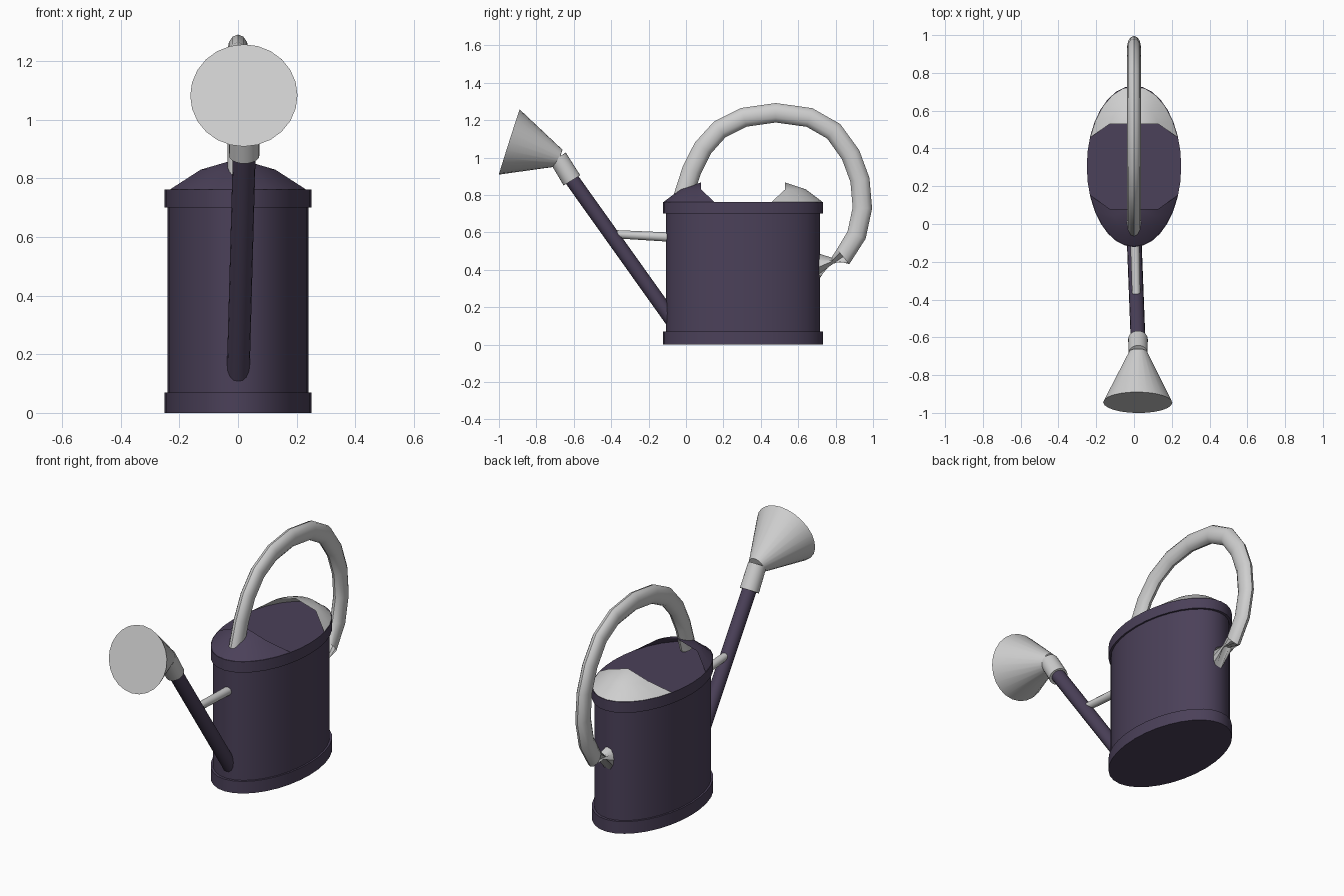
import bpy, bmesh, math
from mathutils import Vector

cube = bpy.data.objects.get("Cube")
if cube:
    bpy.data.objects.remove(cube)


def material(name, rgb):
    m = bpy.data.materials.new(name)
    m.use_nodes = True
    m.diffuse_color = (*rgb, 1)
    m.node_tree.nodes["Principled BSDF"].inputs["Base Color"].default_value = (*rgb, 1)
    return m


PURPLE = material("dark purple", (0.07, 0.052, 0.1))
GREY = material("light grey", (0.62, 0.62, 0.62))
X, Y, Z = Vector((1, 0, 0)), Vector((0, 1, 0)), Vector((0, 0, 1))
MID_Y = 0.305


def ring(center, u, v, n):
    angles = [2 * math.pi * i / n for i in range(n)]
    return [Vector(center) + u * math.cos(a) + v * math.sin(a) for a in angles]


def loft(name, rings, mat, closed=True, caps=True):
    """Skin a list of equally sized rings into one object."""
    bm = bmesh.new()
    loops = [[bm.verts.new(p) for p in r] for r in rings]
    n = len(loops[0])
    for a, b in zip(loops, loops[1:]):
        for i in range(n if closed else n - 1):
            j = (i + 1) % n
            bm.faces.new((a[i], a[j], b[j], b[i]))
    if caps:
        bm.faces.new(loops[0][::-1])
        bm.faces.new(loops[-1])
    bmesh.ops.remove_doubles(bm, verts=bm.verts, dist=0.0001)
    bmesh.ops.recalc_face_normals(bm, faces=bm.faces)
    if not caps and sum(f.normal.z for f in bm.faces) < 0:
        bmesh.ops.reverse_faces(bm, faces=bm.faces)
    mesh = bpy.data.meshes.new(name)
    bm.to_mesh(mesh)
    bm.free()
    mesh.materials.append(mat)
    obj = bpy.data.objects.new(name, mesh)
    bpy.context.collection.objects.link(obj)
    bpy.ops.object.select_all(action="DESELECT")
    obj.select_set(True)
    bpy.context.view_layer.objects.active = obj
    bpy.ops.object.shade_smooth_by_angle(angle=math.radians(35))
    return obj


def oval(name, rx, ry, z0, z1):
    return loft(name, [ring((0, MID_Y, z), X * rx, Y * ry, 32) for z in (z0, z1)], PURPLE)


def cone(name, a, b, ra, rb, mat, n=24):
    a, b = Vector(a), Vector(b)
    axis = (b - a).normalized()
    u = (X - axis * axis.x).normalized()
    v = axis.cross(u)
    return loft(name, [ring(p, u * r, v * r, n) for p, r in ((a, ra), (b, rb))], mat)


# Oval tank with a rim at each end
oval("tank", 0.24, 0.412, 0.02, 0.74)
oval("bottom_rim", 0.25, 0.427, 0, 0.07)
oval("top_rim", 0.25, 0.427, 0.7, 0.763)


# Half domes at the front and back of the lid
def half_dome(name, side, mat):
    outer, middle, peak = [], [], []
    for i in range(17):
        a = math.radians(-110 + 220 * i / 16)
        x, d = 0.248 * math.sin(a), 0.424 * math.cos(a)
        outer.append((x, MID_Y + side * d, 0.763))
        middle.append((x * 0.55, MID_Y + side * (0.163 + d * 0.407), 0.83))
        peak.append((0, MID_Y + side * 0.225, 0.867))
    # Trim the arc where it meets the straight cut
    keep = [i for i, p in enumerate(outer) if abs(p[1] - MID_Y) > 0.14 and (p[1] - MID_Y) * side > 0]
    rings = [[r[i] for i in keep] for r in (outer, middle, peak)]
    return loft(name, rings, mat, closed=False, caps=False)


half_dome("front_dome", -1, PURPLE)
half_dome("back_dome", 1, GREY)

# Arched handle with an oval section
path = [(-0.015, 0.79), (0.03, 0.93), (0.09, 1.05), (0.18, 1.15), (0.31, 1.215),
        (0.48, 1.239), (0.66, 1.214), (0.79, 1.14), (0.88, 1.015), (0.93, 0.88),
        (0.943, 0.73), (0.912, 0.585), (0.84, 0.47), (0.7, 0.41)]
points = [Vector((0, y, z)) for y, z in path]
sections = []
for i, p in enumerate(points):
    t = (points[min(i + 1, len(points) - 1)] - points[max(i - 1, 0)]).normalized()
    side = X.cross(t) * 0.052
    if i == len(points) - 1:
        side = Z * 0.08
    sections.append(ring(p, X * 0.036, side, 12))
loft("handle", sections, GREY)

# Spout, collar, sprinkler head and brace
cone("spout", (0, -0.06, 0.11), (0.022, -0.63, 0.91), 0.039, 0.039, PURPLE, 16)
cone("spout_collar", (0.021, -0.61, 0.878), (0.022, -0.685, 1.0), 0.052, 0.05, GREY)
cone("sprinkler_head", (0.022, -0.675, 0.997), (0.02, -0.945, 1.083), 0.047, 0.183, GREY)
cone("brace", (0.004, -0.06, 0.573), (0.012, -0.38, 0.59), 0.025, 0.022, GREY, 12)
